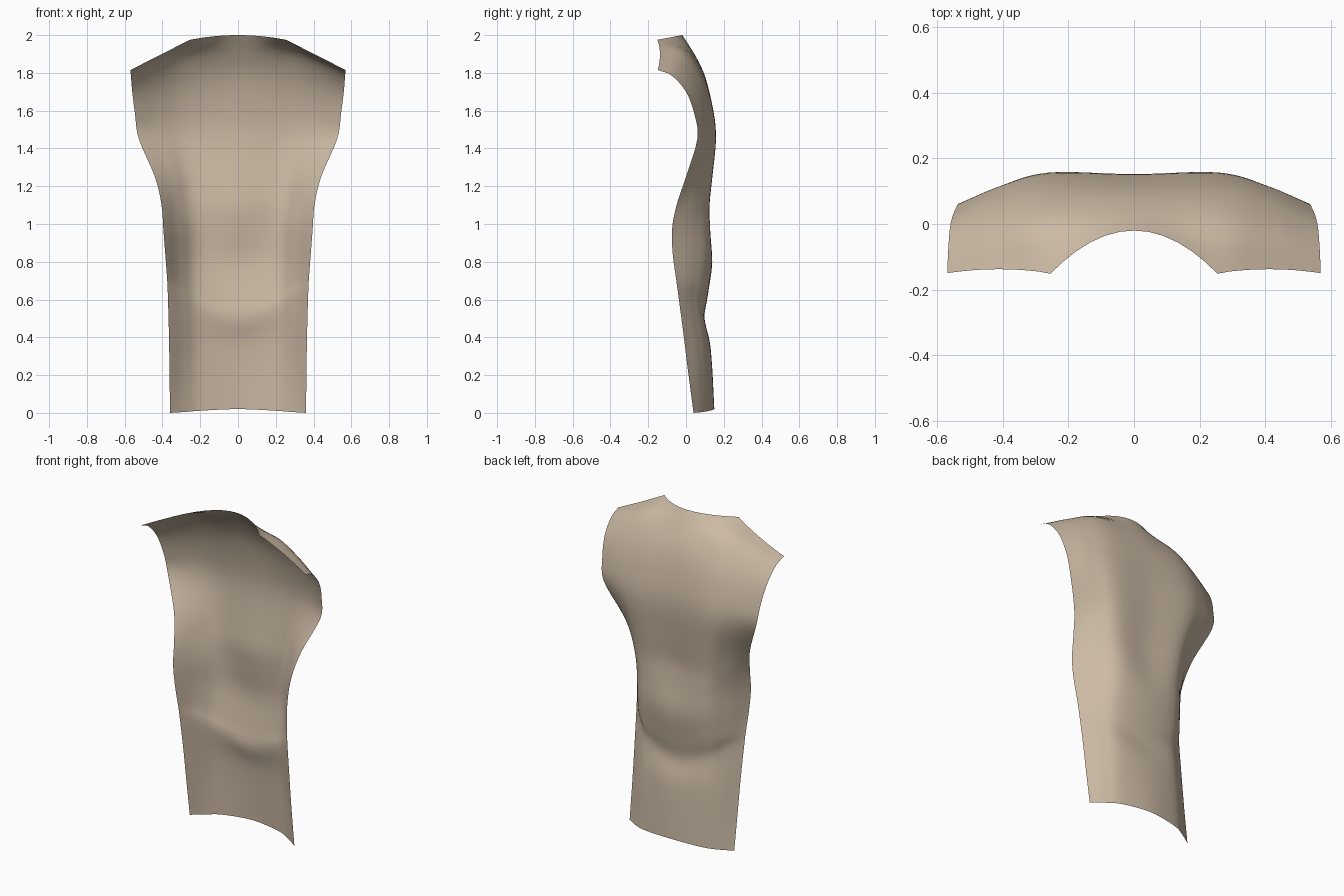
import bpy
import bmesh
from mathutils import Vector

if "Cube" in bpy.data.objects:
    bpy.data.objects.remove(bpy.data.objects["Cube"])

# Vertical guide lines of the right half, hem to shoulder seam (x, y, z)
centre = [(0, y, z) for y, z in [
    (.15, .02), (.138, .25), (.125, .38), (.098, .5), (.115, .62), (.139, .8), (.123, .97),
    (.115, 1.1), (.132, 1.25), (.152, 1.45), (.142, 1.6), (.105, 1.77), (.05, 1.89), (-.02, 2.0)]]
blade = [
    (.19, .128, .012), (.19, .118, .25), (.19, .108, .40), (.195, .085, .55), (.20, .10, .65),
    (.20, .122, .82), (.20, .122, .97), (.21, .122, 1.1), (.23, .137, 1.25), (.26, .157, 1.45),
    (.26, .142, 1.6), (.26, .092, 1.77), (.257, 0, 1.912), (.255, -.152, 1.975)]
outer = [
    (.28, .09, .005), (.28, .075, .25), (.28, .06, .41), (.29, .03, .60), (.295, .04, .69),
    (.30, .045, .83), (.305, .045, .97), (.315, .06, 1.1), (.34, .08, 1.25), (.40, .115, 1.45),
    (.41, .105, 1.59), (.415, .055, 1.74), (.416, -.03, 1.855), (.415, -.14, 1.9)]
side = [
    (.36, .04, 0), (.363, .007, .25), (.366, -.015, .43), (.372, -.043, .64), (.376, -.054, .72),
    (.385, -.07, .84), (.395, -.074, .97), (.405, -.05, 1.1), (.44, 0, 1.25), (.525, .06, 1.45),
    (.545, .045, 1.58), (.56, 0, 1.70), (.567, -.075, 1.785), (.57, -.148, 1.815)]


def spline(pts, steps):
    """Catmull-Rom curve through the points, with extrapolated ends."""
    p = [2 * pts[0] - pts[1]] + pts + [2 * pts[-1] - pts[-2]]
    out = []
    for i in range(1, len(p) - 2):
        a, b, c, d = p[i - 1:i + 3]
        for k in range(steps):
            t = k / steps
            out.append(.5 * (2 * b + (c - a) * t + (2 * a - 5 * b + 4 * c - d) * t * t
                             + (3 * b - a - 3 * c + d) * t ** 3))
    return out + [pts[-1]]


def mirrored(p):
    return Vector((-p[0], p[1], p[2]))


# Cross-sections, spanning from left side to right side
rows = []
for c, b, o, s in zip(centre, blade, outer, side):
    right = [Vector(b), Vector(o), Vector(s)]
    left = [mirrored(p) for p in reversed(right)]
    rows.append(spline(left + [Vector(c)] + right, 6))

# Top edge: scooped neckline with a sharp corner, then straight shoulder seams
for p in rows[-1]:
    x = abs(p.x)
    if x <= .256:
        p.y = -.02 - .132 * (x / .255) ** 2
        p.z = 2.0 - .025 * (x / .255) ** 2
    else:
        t = (x - .255) / .315
        p.y = -.15 + .012 * 4 * t * (1 - t)
        p.z = 1.975 - .16 * t

# Garment back panel: an open sheet lofted through the cross-sections
columns = [spline([r[i] for r in rows], 4) for i in range(len(rows[0]))]
bm = bmesh.new()
grid = [[bm.verts.new(p) for p in col] for col in columns]
for a, b in zip(grid, grid[1:]):
    for j in range(len(a) - 1):
        bm.faces.new((a[j], a[j + 1], b[j + 1], b[j]))
for f in bm.faces:
    f.smooth = True
bm.normal_update()
if sum(f.normal.y for f in bm.faces) < 0:
    bmesh.ops.reverse_faces(bm, faces=bm.faces[:])
mesh = bpy.data.meshes.new("back_panel")
bm.to_mesh(mesh)
bm.free()

fabric = bpy.data.materials.new("tan fabric")
fabric.diffuse_color = (.60, .49, .37, 1)
fabric.use_nodes = True
fabric.node_tree.nodes["Principled BSDF"].inputs["Base Color"].default_value = fabric.diffuse_color
mesh.materials.append(fabric)
panel = bpy.data.objects.new("back_panel", mesh)
bpy.context.collection.objects.link(panel)
